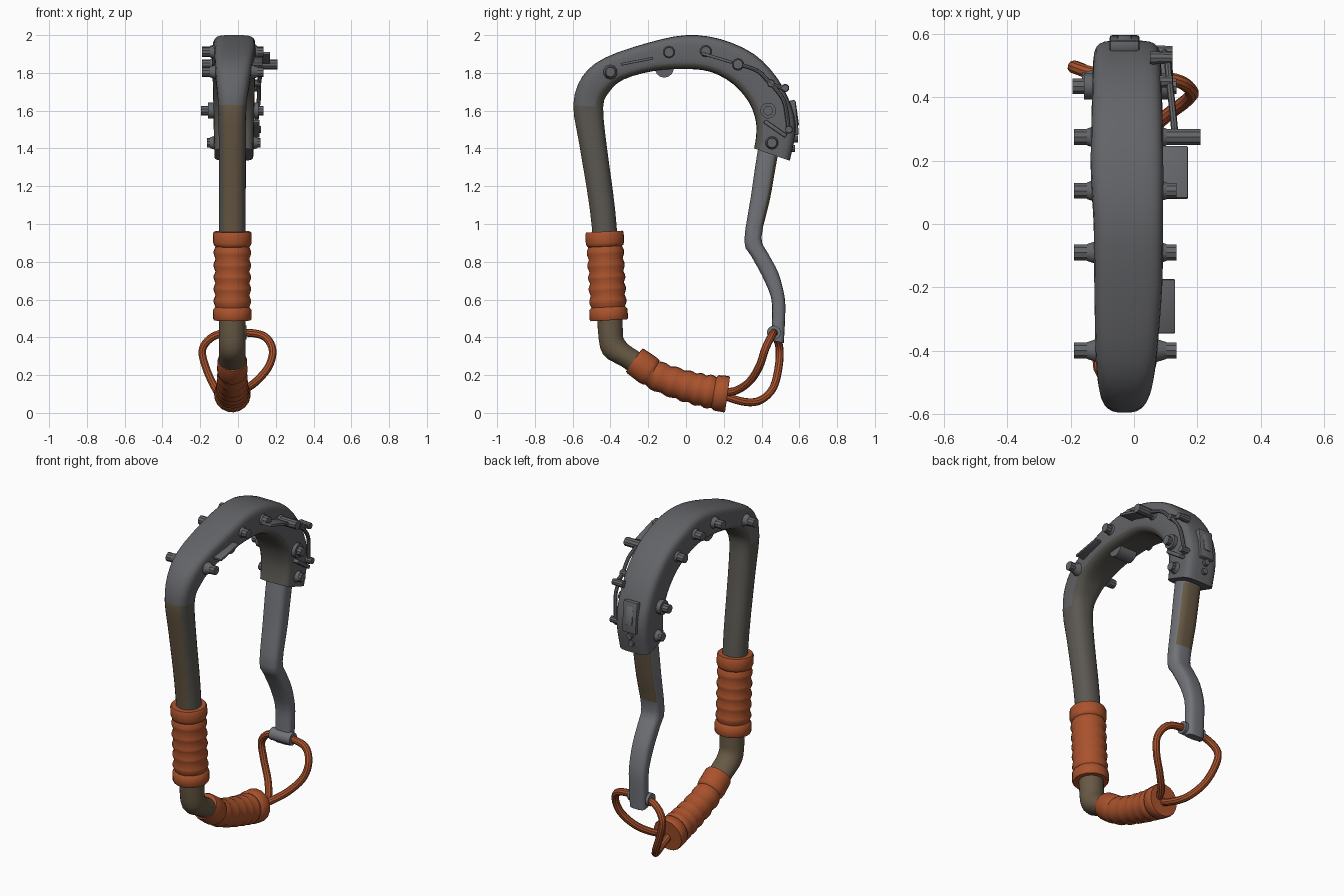
import bpy, bmesh, math
from mathutils import Vector, Matrix


def material(name, col):
    m = bpy.data.materials.new(name)
    m.diffuse_color = (*col, 1)
    return m


GREY = material("gunmetal grey", (0.125, 0.127, 0.137))
STEEL = material("light steel", (0.165, 0.172, 0.19))
TAUPE = material("worn taupe", (0.105, 0.097, 0.085))
BRONZE = material("worn bronze", (0.135, 0.098, 0.058))
ORANGE = material("orange rubber", (0.40, 0.085, 0.026))


def finish(name, bm, mats, rule=None, angle=35):
    bmesh.ops.recalc_face_normals(bm, faces=bm.faces)
    bm.normal_update()
    for f in bm.faces:
        f.smooth = True
        if rule:
            f.material_index = rule(f.calc_center_median(), f.normal)
    me = bpy.data.meshes.new(name)
    bm.to_mesh(me)
    bm.free()
    me.set_sharp_from_angle(angle=math.radians(angle))
    for m in mats:
        me.materials.append(m)
    ob = bpy.data.objects.new(name, me)
    bpy.context.collection.objects.link(ob)
    return ob


def spline(pts, n, closed=False):
    """Catmull-Rom through tuples of any length."""
    out, k = [], len(pts)
    get = (lambda i: pts[i % k]) if closed else (lambda i: pts[max(0, min(k - 1, i))])
    for i in range(k if closed else k - 1):
        a, b, c, d = (get(i + j) for j in (-1, 0, 1, 2))
        for s in range(n):
            t = s / n
            out.append(tuple(0.5 * (2 * q + (r - p) * t + (2 * p - 5 * q + 4 * r - w) * t * t
                                    + (3 * q - p - 3 * r + w) * t ** 3)
                             for p, q, r, w in zip(a, b, c, d)))
    if not closed:
        out.append(tuple(pts[-1]))
    return out


def bridge(bm, rings, closed=False):
    n = len(rings[0])
    for i in range(len(rings) if closed else len(rings) - 1):
        a, b = rings[i], rings[(i + 1) % len(rings)]
        for j in range(n):
            bm.faces.new((a[j], a[(j + 1) % n], b[(j + 1) % n], b[j]))
    if not closed:
        bm.faces.new(rings[0])
        bm.faces.new(rings[-1])


def loft(name, stations, sides, mats, rule=None, sub=3):
    """Station: outer y, z, inner y, z, centre x, half width, squareness power."""
    bm, rings = bmesh.new(), []
    pw = lambda v, p: math.copysign(abs(v) ** p, v)
    for oy, oz, iy, iz, cx, hx, p in spline(stations, sub):
        ring = []
        for j in range(sides):
            t = 2 * math.pi * (j + 0.5) / sides
            c, s = pw(math.cos(t), p), pw(math.sin(t), p)
            ring.append(bm.verts.new((cx + hx * s, (oy + iy) / 2 + (oy - iy) / 2 * c,
                                      (oz + iz) / 2 + (oz - iz) / 2 * c)))
        rings.append(ring)
    bridge(bm, rings)
    return finish(name, bm, mats, rule)


def tube(name, pts, radii, sides, mat, closed=False, angle=35):
    """Round sweep along points, one radius per point."""
    bm, rings, k = bmesh.new(), [], len(pts)
    pts, side = [Vector(p) for p in pts], None
    for i, p in enumerate(pts):
        nxt = pts[(i + 1) % k] if closed else pts[min(i + 1, k - 1)]
        prv = pts[i - 1] if closed else pts[max(i - 1, 0)]
        t = (nxt - prv).normalized()
        side = side or t.cross(Vector((1, 0.1, 0))).normalized()
        side = (side - t * side.dot(t)).normalized()
        up = t.cross(side)
        rings.append([bm.verts.new(p + radii[i] * (side * math.cos(a) + up * math.sin(a)))
                      for a in (2 * math.pi * j / sides for j in range(sides))])
    bridge(bm, rings, closed)
    return finish(name, bm, [mat], angle=angle)


def rod(name, a, b, r0, r1, mat=GREY, sides=10):
    return tube(name, [a, b], [r0, r1], sides, mat)


def block(name, a, b, width, thick, mat=GREY):
    """Bevelled strip in the side plane from a to b; width runs along x."""
    a, b = Vector(a), Vector(b)
    d = b - a
    bm = bmesh.new()
    bmesh.ops.create_cube(bm, size=1)
    bmesh.ops.scale(bm, verts=bm.verts, vec=(width, d.length, thick))
    bmesh.ops.bevel(bm, geom=bm.edges[:], offset=min(thick, width) * 0.25, segments=2,
                    affect='EDGES', profile=0.5)
    bmesh.ops.transform(bm, verts=bm.verts, matrix=Matrix.Translation((a + b) / 2)
                        @ Matrix.Rotation(math.atan2(d.z, d.y), 4, 'X'))
    return finish(name, bm, [mat])


# Main frame: round spine rising into the square arched head
def frame_rule(c, n):
    if c.z < 0.55:
        return 2
    if c.z < 1.63 and c.y < 0:
        return 2 if n.y < -0.8 else 1
    inward = n.dot((Vector((n.x, 0.0, 1.45)) - Vector((n.x, c.y, c.z))).normalized())
    return 1 if inward > 0.3 else 0


loft("frame", [
    (0.10, 0.06, 0.12, 0.18, -0.03, 0.06, 1),
    (-0.18, 0.145, -0.11, 0.25, -0.03, 0.065, 1),
    (-0.34, 0.245, -0.25, 0.325, -0.03, 0.07, 1),
    (-0.44, 0.31, -0.325, 0.385, -0.03, 0.07, 1),
    (-0.468, 0.45, -0.335, 0.47, -0.03, 0.07, 1),
    (-0.485, 0.80, -0.355, 0.80, -0.03, 0.07, 0.95),
    (-0.51, 1.08, -0.375, 1.08, -0.03, 0.07, 0.9),
    (-0.565, 1.42, -0.42, 1.42, -0.03, 0.072, 0.85),
    (-0.597, 1.63, -0.438, 1.62, -0.03, 0.075, 0.75),
    (-0.55, 1.78, -0.405, 1.70, -0.027, 0.088, 0.65),
    (-0.43, 1.88, -0.33, 1.765, -0.024, 0.098, 0.5),
    (-0.20, 1.96, -0.17, 1.81, -0.018, 0.108, 0.45),
    (0.0, 2.0, 0.0, 1.82, -0.018, 0.110, 0.42),
    (0.18, 1.98, 0.13, 1.805, -0.022, 0.115, 0.42),
    (0.36, 1.90, 0.25, 1.74, -0.022, 0.113, 0.42),
    (0.485, 1.77, 0.335, 1.64, -0.022, 0.110, 0.42),
    (0.56, 1.62, 0.37, 1.54, -0.022, 0.108, 0.42),
    (0.58, 1.49, 0.37, 1.46, -0.022, 0.106, 0.42),
    (0.55, 1.335, 0.36, 1.40, -0.022, 0.103, 0.42),
], 24, [GREY, TAUPE, BRONZE], frame_rule)

# Gate arm, kinked inward
loft("gate", [
    (0.50, 1.43, 0.39, 1.45, -0.025, 0.068, 0.6),
    (0.475, 1.30, 0.368, 1.32, -0.025, 0.068, 0.6),
    (0.445, 1.13, 0.342, 1.14, -0.025, 0.066, 0.6),
    (0.40, 0.93, 0.308, 0.91, -0.025, 0.062, 0.6),
    (0.435, 0.845, 0.345, 0.83, -0.025, 0.060, 0.6),
    (0.49, 0.74, 0.40, 0.73, -0.025, 0.058, 0.6),
    (0.523, 0.61, 0.45, 0.61, -0.025, 0.056, 0.6),
    (0.525, 0.50, 0.455, 0.50, -0.025, 0.054, 0.6),
    (0.518, 0.37, 0.452, 0.385, -0.025, 0.052, 0.6),
], 16, [STEEL, BRONZE], lambda c, n: int(n.y > 0.75 and 0.98 < c.z < 1.36))
rod("gate_eyelet", (-0.095, 0.465, 0.425), (0.045, 0.465, 0.425), 0.037, 0.037, STEEL, 14)


# Ribbed rubber sleeves
def sleeve(name, path, r0, r1):
    prof = [(0, 0.8), (0.0, 0.95), (0.03, 1.0), (0.16, 1.0), (0.19, 0.95)]
    for i in range(5):
        s = 0.2 + i * 0.122
        prof += [(s, 0.88), (s + 0.045, 0.97), (s + 0.075, 0.97)]
    prof += [(0.81, 0.88), (0.84, 1.0), (0.97, 1.0), (1.0, 0.95), (1.0, 0.8)]
    fine = spline(path, 20)
    pts, radii = [], []
    for i, (s, r) in enumerate(prof):
        f = (0.001 + 0.998 * s + 0.0004 * i / len(prof)) * (len(fine) - 1)
        k = min(int(f), len(fine) - 2)
        pts.append(Vector(fine[k]).lerp(Vector(fine[k + 1]), f - k))
        radii.append(r * (r0 + (r1 - r0) * s))
    tube(name, pts, radii, 18, ORANGE, angle=50)


sleeve("upper_sleeve", [(-0.03, -0.432, 0.96), (-0.03, -0.42, 0.72), (-0.03, -0.408, 0.49)], 0.102, 0.102)
sleeve("lower_sleeve", [(-0.03, -0.275, 0.28), (-0.03, -0.15, 0.195), (-0.03, 0.0, 0.142),
                        (-0.03, 0.12, 0.113), (-0.03, 0.22, 0.098)], 0.078, 0.098)

# Cord loop tied from the sleeve end through the gate eyelet
cord = spline([(-0.02, 0.19, 0.10), (0.03, 0.27, 0.12), (0.10, 0.34, 0.17), (0.165, 0.39, 0.25),
               (0.182, 0.42, 0.34), (0.13, 0.455, 0.41), (0.0, 0.467, 0.425), (-0.12, 0.475, 0.41),
               (-0.187, 0.495, 0.34), (-0.17, 0.49, 0.24), (-0.12, 0.46, 0.13), (-0.07, 0.39, 0.065),
               (-0.04, 0.30, 0.06)], 6, True)
tube("cord_loop", cord, [0.021] * len(cord), 10, ORANGE, True)

# Cross pins with flared bases on both sides
for i, (y, z, left, right) in enumerate([(-0.40, 1.805, -0.19, 0.135), (-0.09, 1.91, -0.19, 0.135),
                                         (0.105, 1.915, -0.19, 0.135), (0.275, 1.845, -0.19, 0.21),
                                         (0.435, 1.60, -0.195, 0.135), (0.455, 1.43, -0.165, 0.12)]):
    rod(f"pin_{i}", (left, y, z), (right, y, z), 0.026, 0.026)
    rod(f"pin_base_left_{i}", (-0.10, y, z), (-0.148, y, z), 0.045, 0.028)
    rod(f"pin_base_right_{i}", (0.05, y, z), (0.103, y, z), 0.045, 0.028)
rod("pivot_washer", (-0.158, 0.435, 1.60), (0.108, 0.435, 1.60), 0.042, 0.042, GREY, 14)

# Side strips and thin trigger wires on the right face
block("side_strip", (0.10, -0.345, 1.845), (0.10, -0.175, 1.878), 0.06, 0.014)
block("lever_strip", (0.12, 0.08, 1.905), (0.12, 0.245, 1.855), 0.10, 0.016)
block("lower_strip", (0.09, 0.415, 1.545), (0.09, 0.53, 1.465), 0.05, 0.022)
for i, path in enumerate([
        [(0.13, 0.28, 1.845), (0.12, 0.38, 1.81), (0.112, 0.45, 1.745), (0.105, 0.525, 1.715)],
        [(0.112, 0.45, 1.745), (0.11, 0.515, 1.66), (0.10, 0.535, 1.57), (0.095, 0.545, 1.48)]]):
    wire = spline(path, 4)
    tube(f"trigger_wire_{i}", wire, [0.011] * len(wire), 8, GREY)
for i, (y, z) in enumerate([(0.45, 1.745), (0.525, 1.72), (0.545, 1.50)]):
    rod(f"wire_stud_{i}", (0.05, y, z), (0.122, y, z), 0.022, 0.018)

# Bump under the arch, and the raised slot with studs on the back of the head
rod("inner_roller", (-0.075, -0.115, 1.825), (0.04, -0.115, 1.825), 0.05, 0.05, GREY, 14)
block("back_slot", (-0.03, 0.562, 1.655), (-0.03, 0.58, 1.47), 0.095, 0.036)
block("back_slot_inset", (-0.03, 0.572, 1.63), (-0.03, 0.588, 1.52), 0.045, 0.022, STEEL)
for i, z in enumerate((1.45, 1.40)):
    rod(f"back_stud_{i}", (-0.03, 0.53, z), (-0.03, 0.593 - 0.015 * i, z), 0.022, 0.018)
